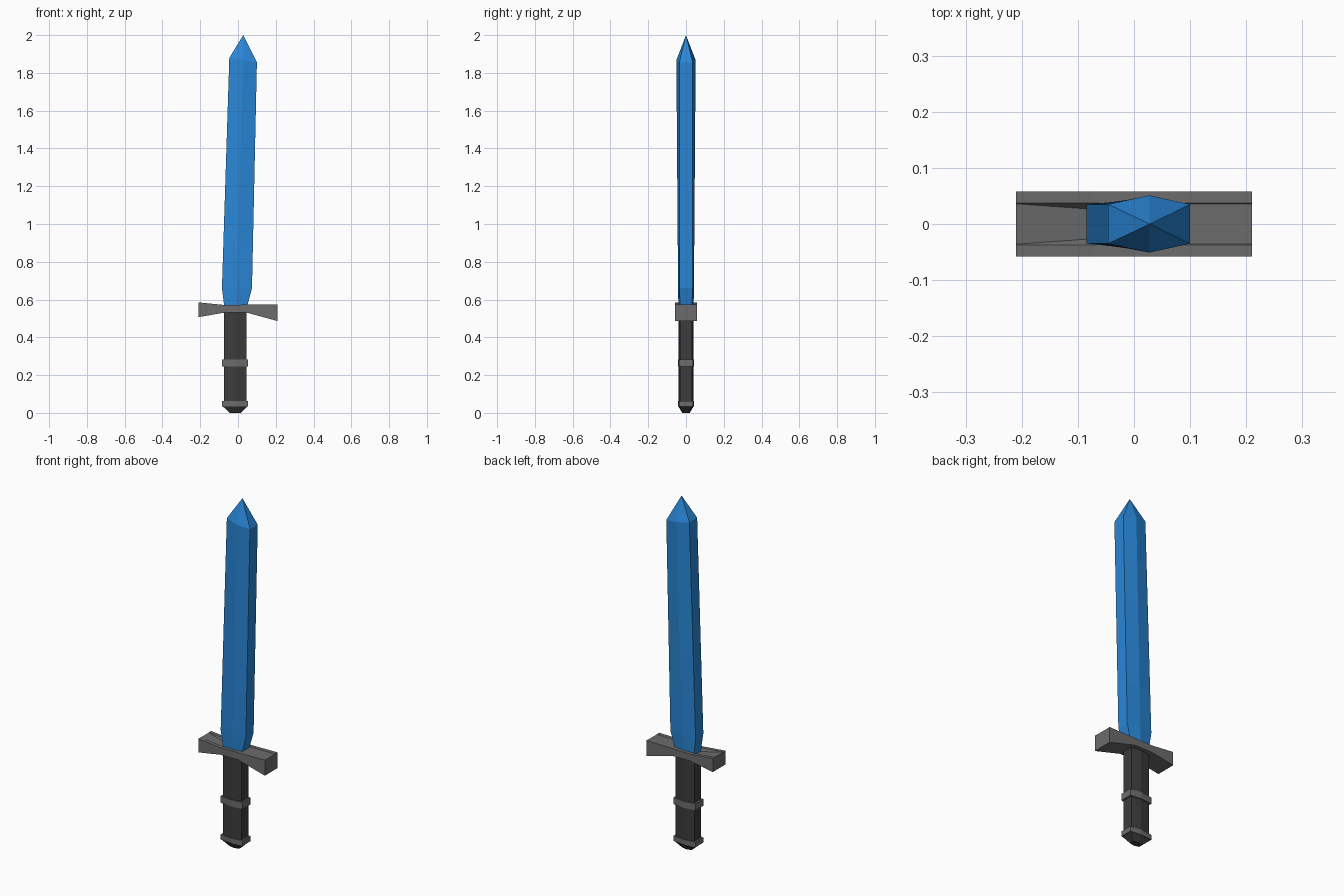
import bpy, bmesh

if "Cube" in bpy.data.objects:
    bpy.data.objects.remove(bpy.data.objects["Cube"])


def material(name, rgb):
    m = bpy.data.materials.new(name)
    m.diffuse_color = (*rgb, 1)
    m.use_nodes = True
    m.node_tree.nodes["Principled BSDF"].inputs["Base Color"].default_value = m.diffuse_color
    return m


BLUE = material("blade_blue", (0.022, 0.24, 0.68))
DARK = material("grip_dark", (0.045, 0.045, 0.045))
STEEL = material("fittings_grey", (0.15, 0.15, 0.15))


def hexagon(left, right, edge, mid, zl, zr=None):
    """Six-sided blade section: flat left/right edges, ridge on front and back."""
    zr = zl if zr is None else zr
    cx, cz = (left + right) / 2, (zl + zr) / 2
    return [(left, -edge, zl), (cx, -mid, cz), (right, -edge, zr),
            (right, edge, zr), (cx, mid, cz), (left, edge, zl)]


def loft(name, rings, mat, tip=None):
    """Skin a stack of equal rings; close with caps or a pointed tip."""
    bm = bmesh.new()
    loops = [[bm.verts.new(p) for p in ring] for ring in rings]
    n = len(loops[0])
    for a, b in zip(loops, loops[1:]):
        for i in range(n):
            j = (i + 1) % n
            bm.faces.new((a[i], a[j], b[j], b[i]))
    bm.faces.new(loops[0][::-1])
    if tip:
        t = bm.verts.new(tip)
        for i in range(n):
            bm.faces.new((loops[-1][i], loops[-1][(i + 1) % n], t))
    else:
        bm.faces.new(loops[-1])
    bmesh.ops.recalc_face_normals(bm, faces=bm.faces)
    me = bpy.data.meshes.new(name)
    bm.to_mesh(me)
    bm.free()
    me.materials.append(mat)
    ob = bpy.data.objects.new(name, me)
    bpy.context.collection.objects.link(ob)
    return ob


# Blade: narrow root, flare, gently curved body, pointed tip
blade = [hexagon(-0.07, 0.042, 0.03, 0.04, 0.54),
         hexagon(-0.085, 0.074, 0.035, 0.042, 0.66)]
for k in range(1, 6):
    t = k / 5
    blade.append(hexagon(-0.085 + 0.039 * t, 0.074 + 0.026 * t,
                         0.035, 0.042 + 0.009 * t,
                         0.66 + 1.22 * t, 0.66 + 1.195 * t))
loft("blade", blade, BLUE, tip=(0.028, 0, 2.0))

# Crossguard: uneven flared arms, shallow groove tapering in along the left arm
def guard_section(x, bottom, top, lip, inner, floor):
    half = [(x, -0.058, bottom), (x, -0.058, top), (x, -lip, top), (x, -inner, floor)]
    return half + [(px, -py, pz) for px, py, pz in reversed(half)]


loft("crossguard", [
    guard_section(-0.21, 0.507, 0.585, 0.037, 0.036, 0.584),
    guard_section(-0.07, 0.531, 0.571, 0.037, 0.026, 0.555),
    guard_section(0.045, 0.531, 0.573, 0.037, 0.036, 0.572),
    guard_section(0.21, 0.486, 0.575, 0.037, 0.036, 0.574)], STEEL)

# Grip and its two collars
loft("grip", [hexagon(-0.074, 0.044, 0.031, 0.039, z) for z in (0.04, 0.545)], DARK)
for name, low, high in (("middle_collar", 0.245, 0.283), ("lower_collar", 0.035, 0.064)):
    loft(name, [hexagon(-0.084, 0.054, 0.036, 0.043, z) for z in (low, high)], STEEL)

# Pommel tapering to a small flat foot
loft("pommel", [hexagon(-0.044, 0.016, 0.013, 0.02, 0.0),
                hexagon(-0.082, 0.052, 0.034, 0.041, 0.036)], DARK)
